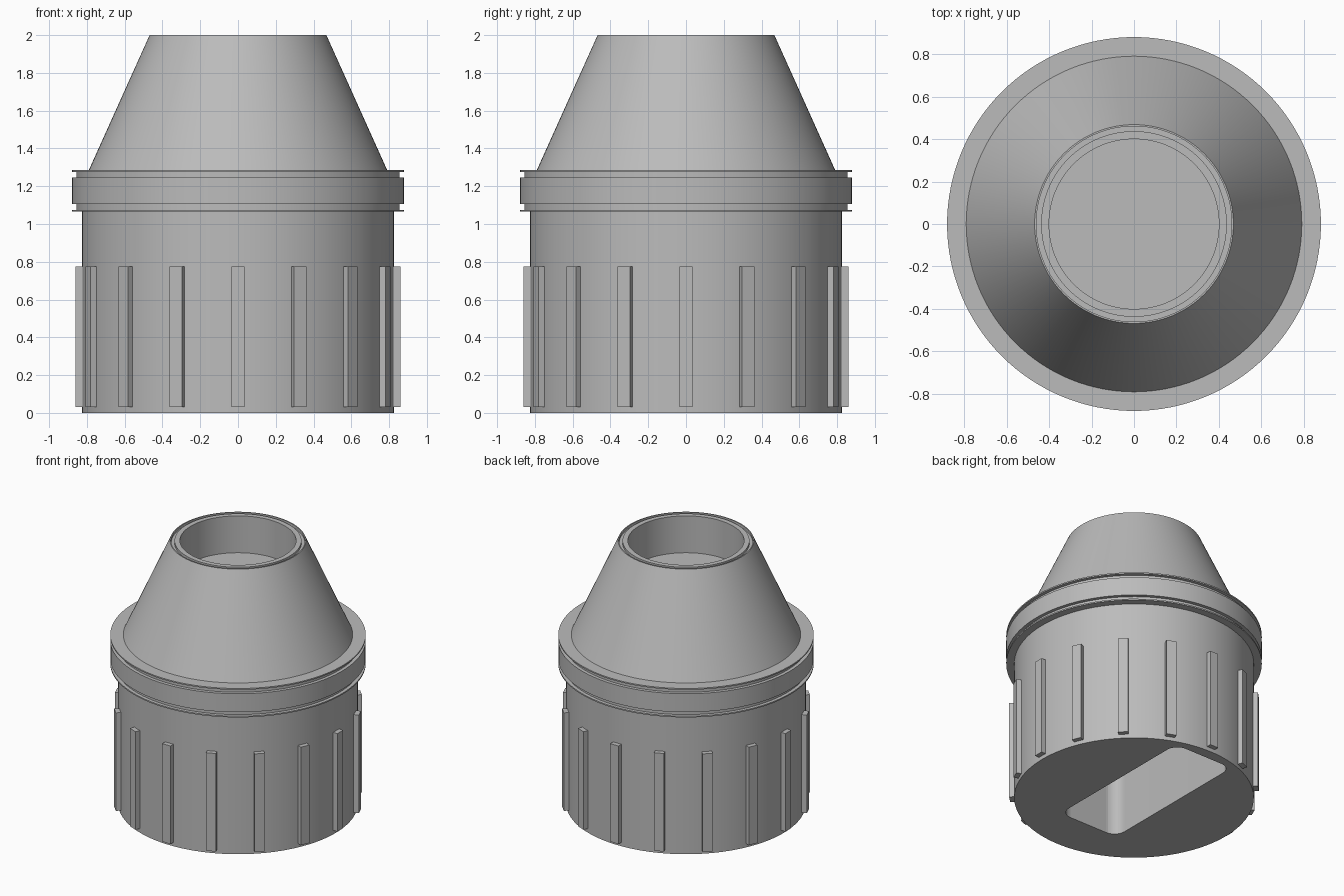
import bpy, bmesh, math
from mathutils import Matrix, Vector

cube = bpy.data.objects.get("Cube")
if cube:
    bpy.data.objects.remove(cube, do_unlink=True)

grey = bpy.data.materials.new("light_grey")
grey.use_nodes = True
colour = (0.5, 0.5, 0.5, 1)
grey.diffuse_color = colour
grey.node_tree.nodes["Principled BSDF"].inputs["Base Color"].default_value = colour


def make_object(name, bm, smooth=True):
    bmesh.ops.recalc_face_normals(bm, faces=bm.faces)
    mesh = bpy.data.meshes.new(name)
    bm.to_mesh(mesh)
    bm.free()
    mesh.materials.append(grey)
    obj = bpy.data.objects.new(name, mesh)
    bpy.context.collection.objects.link(obj)
    bpy.ops.object.select_all(action="DESELECT")
    obj.select_set(True)
    bpy.context.view_layer.objects.active = obj
    if smooth:
        bpy.ops.object.shade_smooth_by_angle(angle=math.radians(30))
    return obj


def lathe(name, profile, sides=128):
    """Turn (radius, height) points into a solid with flat end caps."""
    bm = bmesh.new()
    rings = []
    for r, z in profile:
        rings.append([bm.verts.new((r * math.cos(a), r * math.sin(a), z))
                      for a in (math.tau * i / sides for i in range(sides))])
    for low, high in zip(rings, rings[1:]):
        for i in range(sides):
            j = (i + 1) % sides
            bm.faces.new((low[i], low[j], high[j], high[i]))
    bm.faces.new(rings[0])
    bm.faces.new(rings[-1])
    return make_object(name, bm)


# Turned housing: barrel, grooved collar, cone, rim groove and round socket
housing = lathe("housing", [
    (0.825, 0), (0.825, 1.065),
    (0.88, 1.065), (0.88, 1.075), (0.855, 1.075), (0.855, 1.105),
    (0.88, 1.105), (0.88, 1.245), (0.855, 1.245), (0.855, 1.275),
    (0.88, 1.275), (0.88, 1.285), (0.79, 1.285),
    (0.468, 2), (0.46, 2), (0.46, 1.98), (0.437, 1.98), (0.437, 2),
    (0.40, 2), (0.40, 1.72)])

# Rounded rectangular slot in the underside
bm = bmesh.new()
radius, outline = 0.09, []
corners = [(0.25, 0.745), (-0.25, 0.745), (-0.25, -0.49), (0.25, -0.49)]
for quarter, (x, y) in enumerate(corners):
    cx = x - math.copysign(radius, x)
    cy = y - math.copysign(radius, y)
    for step in range(9):
        a = math.pi / 2 * (quarter + step / 8)
        outline.append(bm.verts.new((cx + radius * math.cos(a),
                                     cy + radius * math.sin(a), -0.1)))
base = bm.faces.new(outline)
extruded = bmesh.ops.extrude_face_region(bm, geom=[base])["geom"]
bmesh.ops.translate(bm, vec=Vector((0, 0, 0.9)),
                    verts=[g for g in extruded if isinstance(g, bmesh.types.BMVert)])
cutter = make_object("slot_cutter", bm, smooth=False)
cutter.hide_render = True

bpy.context.view_layer.objects.active = housing
cut = housing.modifiers.new("slot", "BOOLEAN")
cut.operation = "DIFFERENCE"
cut.solver = "EXACT"
cut.object = cutter
bpy.ops.object.modifier_apply(modifier=cut.name)
bpy.data.objects.remove(cutter, do_unlink=True)
bpy.ops.object.select_all(action="DESELECT")
housing.select_set(True)
bpy.ops.object.shade_smooth_by_angle(angle=math.radians(30))

# Grip ribs around the barrel
bm = bmesh.new()
for i in range(16):
    place = (Matrix.Rotation(math.tau * i / 16, 4, "Z")
             @ Matrix.Translation((0.83, 0, 0.4025))
             @ Matrix.Diagonal((0.06, 0.07, 0.745, 1)))
    bmesh.ops.create_cube(bm, size=1, matrix=place)
make_object("grip_ribs", bm, smooth=False)
